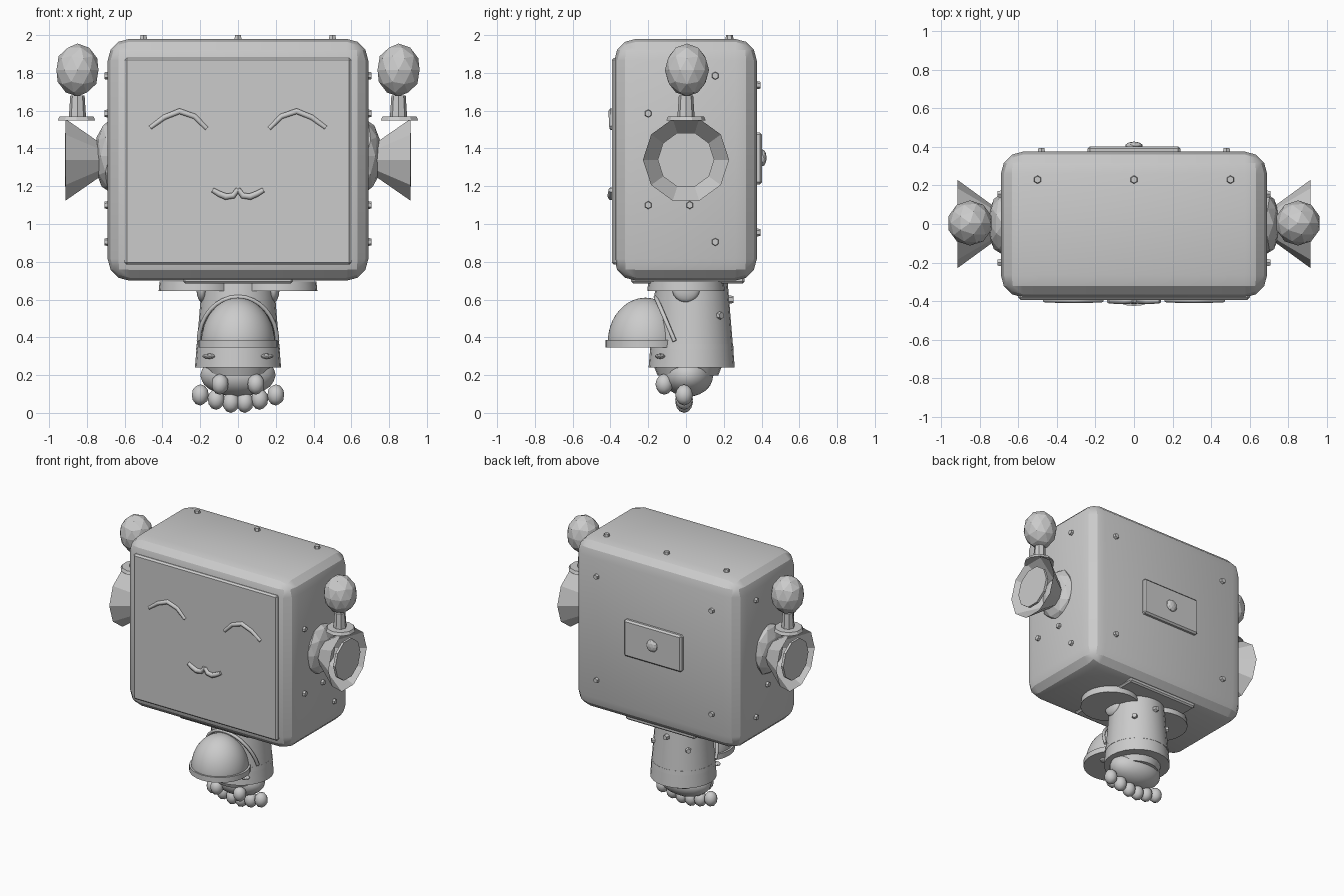
import bpy, math
from mathutils import Vector

if "Cube" in bpy.data.objects:
    bpy.data.objects.remove(bpy.data.objects["Cube"], do_unlink=True)

GREY = (0.6, 0.6, 0.6, 1)
mat = bpy.data.materials.new("plain grey")
mat.use_nodes = True
mat.diffuse_color = GREY
next(n for n in mat.node_tree.nodes if n.type == 'BSDF_PRINCIPLED').inputs["Base Color"].default_value = GREY


def finish(name, smooth=None):
    ob = bpy.context.object
    ob.name = name
    ob.data.materials.append(mat)
    if smooth:
        bpy.ops.object.shade_smooth_by_angle(angle=math.radians(smooth))
    return ob


def box(name, lo, hi, bevel=0, segments=1, smooth=None):
    lo, hi = Vector(lo), Vector(hi)
    bpy.ops.mesh.primitive_cube_add(size=1, location=(lo + hi) / 2)
    ob = bpy.context.object
    ob.scale = hi - lo
    bpy.ops.object.transform_apply(location=False, rotation=False)
    if bevel:
        mod = ob.modifiers.new("rounded edges", 'BEVEL')
        mod.width, mod.segments = bevel, segments
        bpy.ops.object.modifier_apply(modifier=mod.name)
    return finish(name, smooth)


def cone(name, centre, r1, r2, depth, sides=10, rot=(0, 0, 0), fill='NGON', smooth=None):
    bpy.ops.mesh.primitive_cone_add(vertices=sides, radius1=r1, radius2=r2, depth=depth,
                                    location=centre, rotation=rot, end_fill_type=fill)
    return finish(name, smooth)


def ball(name, centre, size, detail=2, smooth=None):
    bpy.ops.mesh.primitive_ico_sphere_add(subdivisions=detail, radius=1, location=centre)
    bpy.context.object.scale = size
    bpy.ops.object.transform_apply(location=False, rotation=False)
    return finish(name, smooth)


def line(name, points, depth, radii=None, squash=1):
    data = bpy.data.curves.new(name, 'CURVE')
    data.dimensions = '3D'
    data.bevel_depth, data.bevel_resolution = depth, 1
    data.use_fill_caps = True
    spline = data.splines.new('POLY')
    spline.points.add(len(points) - 1)
    for i, p in enumerate(points):
        spline.points[i].co = (*p, 1)
        spline.points[i].radius = radii[i] if radii else 1
    ob = bpy.data.objects.new(name, data)
    bpy.context.collection.objects.link(ob)
    bpy.ops.object.select_all(action='DESELECT')
    ob.select_set(True)
    bpy.context.view_layer.objects.active = ob
    bpy.ops.object.convert(target='MESH')
    return finish(name)


def bolt(name, centre, axis):
    rot = Vector(axis).to_track_quat('Z', 'Y').to_euler()
    return cone(name, centre, 0.024, 0.018, 0.035, 6, rot)


# Head shell and face panel
box("head", (-0.69, -0.38, 0.70), (0.69, 0.375, 1.98), 0.115, 3, 25)
panel = box("face_panel", (-0.6, -0.393, 0.785), (0.6, -0.35, 1.88), 0.012, 1)

# Smiling eyes and mouth
for side, label in ((1, "left"), (-1, "right")):
    arc = [(0.165, 1.505), (0.23, 1.57), (0.31, 1.597), (0.39, 1.565), (0.465, 1.51)]
    line(label + "_eye", [(side * x, -0.393, z) for x, z in arc], 0.016, [0.8, 1, 1.1, 1, 0.8])
    smile = [(0, 1.185), (0.025, 1.15), (0.065, 1.145), (0.1, 1.16), (0.135, 1.18)]
    line(label + "_mouth", [(side * x, -0.396, z) for x, z in smile], 0.018, [0.8, 1, 1.1, 1, 0.8])

# Back hatch with knob
box("back_hatch", (-0.24, 0.36, 1.21), (0.24, 0.403, 1.485), 0.012)
ball("hatch_knob", (0, 0.405, 1.35), (0.045, 0.022, 0.045))

# Ears, antenna bulbs and side bolts
for side, label in ((1, "left"), (-1, "right")):
    turn = (0, side * math.pi / 2, 0)
    ball(label + "_ear_dome", (side * 0.68, 0, 1.36), (0.08, 0.16, 0.19))
    cone(label + "_ear_horn", (side * 0.802, 0, 1.34), 0.065, 0.228, 0.224, 10, turn, 'NOTHING')
    cone(label + "_ear_disc", (side * 0.907, 0, 1.34), 0.15, 0.15, 0.018, 10, turn)
    cone(label + "_bulb_base", (side * 0.855, 0, 1.558), 0.105, 0.095, 0.022, 10)
    cone(label + "_bulb_stem", (side * 0.85, 0, 1.62), 0.046, 0.038, 0.12, 8)
    ball(label + "_bulb", (side * 0.85, 0.005, 1.815), (0.117, 0.117, 0.14))
    for y, z in ((0.155, 1.785), (-0.2, 1.585), (-0.2, 1.1), (0.02, 1.1), (0.155, 0.905)):
        bolt(label + "_side_bolt", (side * 0.69, y, z), (side, 0, 0))
    for z, up in ((1.91, 1), (0.77, -1)):
        bolt(label + "_corner_bolt", (side * 0.63, -0.3, z), (side, -1, up))
    for z in (0.955, 1.735):
        bolt(label + "_back_bolt", (side * 0.48, 0.376, z), (0, 1, 0))
for x in (-0.5, 0, 0.5):
    bolt("top_bolt", (x, 0.23, 1.982), (0, 0, 1))

# Neck plate and the two discs beneath the head
box("neck_plate", (-0.29, -0.29, 0.685), (0.29, 0.31, 0.745), 0.01)
for side, label in ((1, "left"), (-1, "right")):
    cone(label + "_neck_disc", (side * 0.215, 0, 0.67), 0.205, 0.2, 0.05, 24, smooth=30)

# Neck column with bands and bolts
cone("neck_column", (0, 0.03, 0.47), 0.228, 0.19, 0.46, 24, smooth=30)
cone("neck_band", (0, 0.03, 0.35), 0.222, 0.219, 0.03, 24, smooth=30)
cone("neck_collar", (0, 0.01, 0.222), 0.16, 0.18, 0.05, 20, smooth=30)
for side, label in ((1, "left"), (-1, "right")):
    ball(label + "_neck_joint", (side * 0.19, 0, 0.66), (0.03, 0.075, 0.075), 3, 40)
    ball(label + "_vent", (side * 0.15, -0.135, 0.3), (0.04, 0.03, 0.014))
    bolt(label + "_neck_bolt", (side * 0.143, 0.177, 0.515), (side, 1, 0))
bolt("neck_back_bolt", (0, 0.235, 0.6), (0, 1, 0))

# Domed visor on a flat oval sole, framed by an arch
dome = ball("visor_dome", (0, -0.215, 0.37), (0.195, 0.2, 0.24), 4, 30)
for v in dome.data.vertices:
    v.co.z = max(v.co.z, -0.01)
sole = cone("visor_sole", (0, -0.215, 0.365), 0.21, 0.21, 0.04, 32, smooth=30)
angles = [math.pi * i / 16 for i in range(17)]
line("visor_arch", [(0.207 * math.cos(a), -0.06 - 0.1 * math.sin(a), 0.38 + 0.235 * math.sin(a))
                    for a in angles], 0.012)

# Foot ball and ring of toes
ball("foot_ball", (0, 0.01, 0.2), (0.2, 0.135, 0.115), 3, 30)
for side, label in ((1, "left"), (-1, "right")):
    for x, y, z in ((0.2, -0.01, 0.095), (0.115, -0.01, 0.072), (0.037, -0.01, 0.056),
                    (0.095, -0.115, 0.152)):
        ball(label + "_toe", (side * x, y, z), (0.046, 0.047, 0.056), 2, 30)
